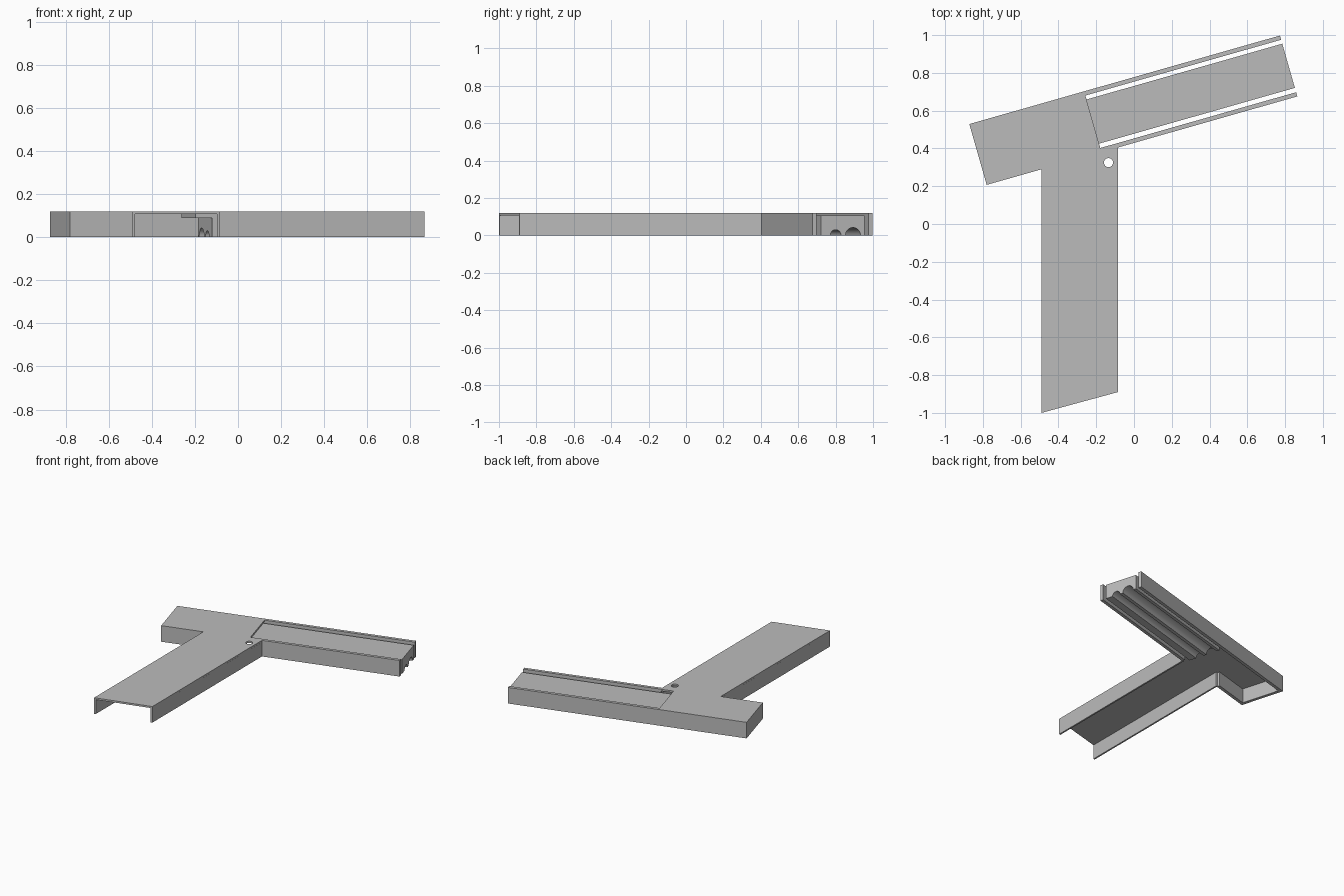
import bpy, bmesh, math
from mathutils import Vector

cube = bpy.data.objects.get("Cube")
if cube:
    bpy.data.objects.remove(cube, do_unlink=True)

mat = bpy.data.materials.new("plain grey")
mat.use_nodes = True
GREY = (0.5, 0.5, 0.5, 1)
mat.diffuse_color = GREY
mat.node_tree.nodes["Principled BSDF"].inputs["Base Color"].default_value = GREY

# Frame of the tilted bar: u runs along it, v across it
TILT = math.radians(15.9)
U = Vector((math.cos(TILT), math.sin(TILT), 0))
V = Vector((-math.sin(TILT), math.cos(TILT), 0))
ORIGIN = Vector((-0.78, 0.207, 0))
UP = Vector((0, 0, 1))
LENGTH, WIDTH, WALL = 1.71, 0.335, 0.023
HEIGHT, CEIL = 0.12, 0.107
RECESS, JOIN_L, JOIN_R = 0.632, 0.302, 0.722
LEFT, RIGHT, THIN = -0.49, -0.085, 0.012


def bar(u, v, z=0):
    return ORIGIN + U * u + V * v + UP * z


def prism(name, points, offset):
    """Extrude a planar outline along an offset vector."""
    bm = bmesh.new()
    face = bm.faces.new([bm.verts.new(p) for p in points])
    out = bmesh.ops.extrude_face_region(bm, geom=[face])
    moved = [g for g in out["geom"] if isinstance(g, bmesh.types.BMVert)]
    bmesh.ops.translate(bm, verts=moved, vec=offset)
    bmesh.ops.recalc_face_normals(bm, faces=bm.faces)
    mesh = bpy.data.meshes.new(name)
    bm.to_mesh(mesh)
    bm.free()
    mesh.materials.append(mat)
    obj = bpy.data.objects.new(name, mesh)
    bpy.context.collection.objects.link(obj)
    return obj


def bar_box(name, u0, u1, v0, v1, z0, z1):
    corners = [bar(u, v, z0) for u, v in ((u0, v0), (u1, v0), (u1, v1), (u0, v1))]
    return prism(name, corners, UP * (z1 - z0))


def stem_end(x):
    return -1 + 0.272 * (x - LEFT)


def stem_wall(name, x0, x1, y_top):
    pts = [Vector((x0, stem_end(x0), 0)), Vector((x1, stem_end(x1), 0)),
           Vector((x1, y_top, 0)), Vector((x0, y_top, 0))]
    return prism(name, pts, UP * CEIL)


# Roof over the stem and the closed half of the bar
outline = [bar(0, 0), bar(0, WIDTH), bar(RECESS, WIDTH), bar(RECESS, WALL),
           bar(JOIN_R, WALL), bar(JOIN_R, 0),
           Vector((RIGHT, stem_end(RIGHT), 0)), Vector((LEFT, stem_end(LEFT), 0)),
           bar(JOIN_L, 0)]
roof = prism("roof", [p + UP * CEIL for p in outline], UP * (HEIGHT - CEIL))

# Round hole through the roof
bpy.ops.mesh.primitive_cylinder_add(vertices=32, radius=0.024, depth=0.1,
                                    location=(-0.135, 0.325, HEIGHT))
cutter = bpy.context.object
cutter.hide_render = True
hole = roof.modifiers.new("hole", "BOOLEAN")
hole.operation = "DIFFERENCE"
hole.solver = "EXACT"
hole.object = cutter
bpy.context.view_layer.objects.active = roof
bpy.ops.object.modifier_apply(modifier="hole")
bpy.data.objects.remove(cutter, do_unlink=True)

# Walls of the stem
stem_wall("stem_left_wall", LEFT, LEFT + THIN, 0.295)
stem_wall("stem_right_wall", RIGHT - THIN, RIGHT, 0.41)

# Walls of the bar, rising to full height beside the recess
bar_box("end_wall", 0, WALL, 0, WIDTH, 0, CEIL)
bar_box("front_wall", WALL, JOIN_L, 0, WALL, 0, CEIL)
bar_box("back_wall", WALL, RECESS, WIDTH - WALL, WIDTH, 0, CEIL)
bar_box("back_rail", RECESS, LENGTH, WIDTH - WALL, WIDTH, 0, HEIGHT)
bar_box("front_rail", JOIN_R, LENGTH, 0, WALL, 0, HEIGHT)

# Recessed panel between the two slots
PAN_0, PAN_1, PAN_START = 0.047, 0.29, 0.7
bar_box("panel_tongue", RECESS - 0.012, PAN_START, PAN_0, PAN_1, 0.09, CEIL)

# Panel block with two round grooves underneath
profile = [(PAN_0, 0)]
for centre, radius in ((0.13, 0.03), (0.226, 0.042)):
    for i in range(17):
        a = math.pi * (1 - i / 16)
        profile.append((centre + radius * math.cos(a), radius * math.sin(a)))
profile += [(PAN_1, 0), (PAN_1, CEIL), (PAN_0, CEIL)]
block = prism("panel_block", [bar(PAN_START, v, z) for v, z in profile],
              U * (LENGTH - PAN_START))
bpy.ops.object.select_all(action="DESELECT")
block.select_set(True)
bpy.context.view_layer.objects.active = block
bpy.ops.object.shade_smooth_by_angle(angle=math.radians(30))
